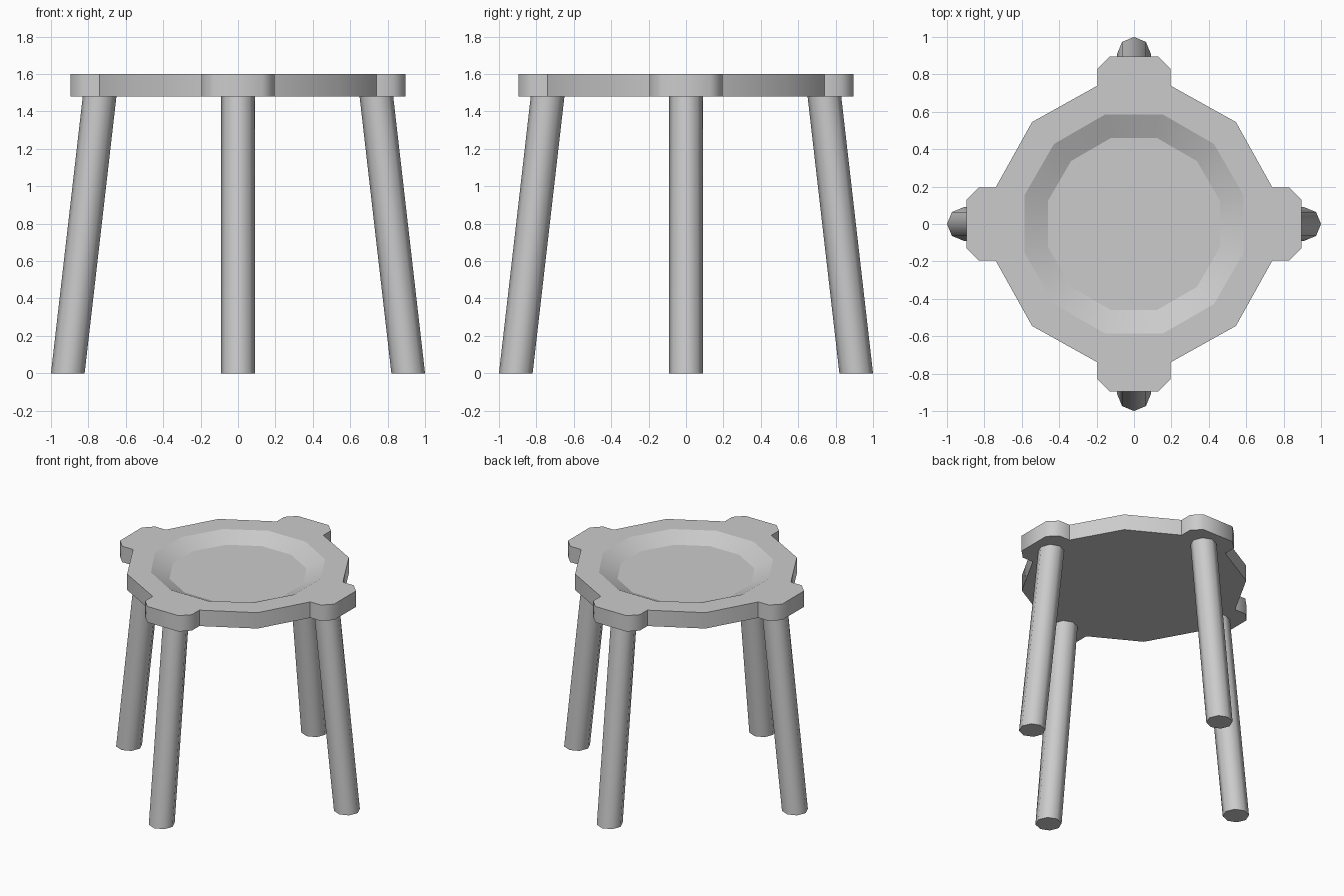
import bpy, bmesh, math
from mathutils import Matrix, Vector

cube = bpy.data.objects.get("Cube")
if cube:
    bpy.data.objects.remove(cube, do_unlink=True)

GREY = (0.6, 0.6, 0.6, 1)
mat = bpy.data.materials.new("plain grey")
mat.use_nodes = True
mat.diffuse_color = GREY
mat.node_tree.nodes["Principled BSDF"].inputs["Base Color"].default_value = GREY

SEAT_TOP, SEAT_BOTTOM, DISH_FLOOR = 1.6, 1.48, 1.54
QUARTER = [(0.895, -0.13), (0.895, 0.13), (0.83, 0.195), (0.74, 0.195),
           (0.545, 0.545), (0.195, 0.74), (0.195, 0.83)]


def finish(bm, name):
    """Smooth shading around each wall, with crisp rims and tight corners."""
    bmesh.ops.recalc_face_normals(bm, faces=bm.faces[:])
    for face in bm.faces:
        face.smooth = True
    for edge in bm.edges:
        rise = abs(edge.verts[0].co.z - edge.verts[1].co.z)
        edge.smooth = rise > 0.01 and edge.calc_face_angle(0) < math.radians(50)
    mesh = bpy.data.meshes.new(name)
    bm.to_mesh(mesh)
    bm.free()
    mesh.materials.append(mat)
    obj = bpy.data.objects.new(name, mesh)
    bpy.context.collection.objects.link(obj)
    return obj


def ring(bm, points, z):
    return [bm.verts.new((x, y, z)) for x, y in points]


def wall(bm, lower, upper):
    for i in range(len(lower)):
        j = (i + 1) % len(lower)
        bm.faces.new((lower[i], lower[j], upper[j], upper[i]))


def polygon(radius, sides, turn=0.0):
    angles = [2 * math.pi * (i + turn) / sides for i in range(sides)]
    return [(radius * math.cos(a), radius * math.sin(a)) for a in angles]


# Seat: four-lobed slab with a shallow twelve-sided dish
outline = []
for q in range(4):
    turn = Matrix.Rotation(q * math.pi / 2, 2)
    outline += [tuple(turn @ Vector(p)) for p in QUARTER]

bm = bmesh.new()
bottom = ring(bm, outline, SEAT_BOTTOM)
top = ring(bm, outline, SEAT_TOP)
floor = ring(bm, polygon(0.476, 12, 0.5), DISH_FLOOR)
rim = ring(bm, polygon(0.605, 12, 0.5), SEAT_TOP)
wall(bm, bottom, top)
wall(bm, floor, rim)
bm.faces.new(bottom)
bm.faces.new(floor)
top_edges = [e for e in bm.edges if all(v.co.z > SEAT_TOP - 0.01 for v in e.verts)]
bmesh.ops.triangle_fill(bm, edges=top_edges, use_beauty=True, use_dissolve=False)
finish(bm, "seat")

# Legs: splayed eight-sided posts, one under each lobe
LEG_RADIUS, FOOT, HEAD = 0.09, 0.91, 0.74
for q, name in enumerate(("left_leg", "back_leg", "right_leg", "front_leg")):
    bm = bmesh.new()
    section = polygon(LEG_RADIUS, 8)
    foot = ring(bm, [(x + FOOT, y) for x, y in section], 0)
    head = ring(bm, [(x + HEAD, y) for x, y in section], SEAT_BOTTOM)
    wall(bm, foot, head)
    bm.faces.new(foot)
    bm.faces.new(head)
    bm.transform(Matrix.Rotation(q * math.pi / 2, 4, "Z"))
    finish(bm, name)
